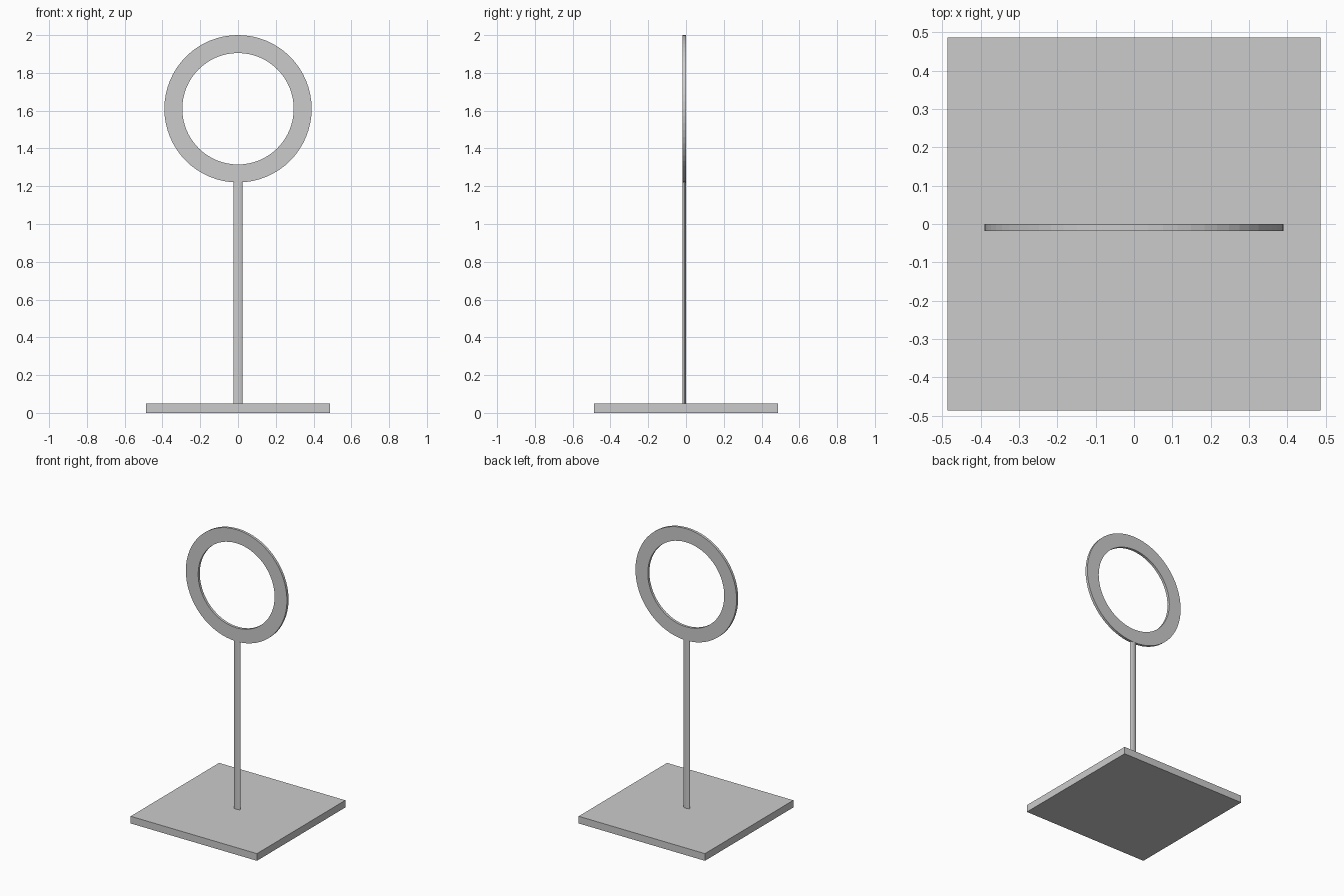
import bpy, bmesh
from math import sin, cos, pi

if "Cube" in bpy.data.objects:
    bpy.data.objects.remove(bpy.data.objects["Cube"])

DEPTH, Y_MID = 0.018, -0.009


def add_object(name, bm):
    bmesh.ops.recalc_face_normals(bm, faces=bm.faces)
    mesh = bpy.data.meshes.new(name)
    bm.to_mesh(mesh)
    bm.free()
    obj = bpy.data.objects.new(name, mesh)
    bpy.context.collection.objects.link(obj)
    return obj


# Square base plate
bm = bmesh.new()
bmesh.ops.create_cube(bm, size=1)
bmesh.ops.scale(bm, vec=(0.974, 0.974, 0.05), verts=bm.verts)
bmesh.ops.translate(bm, vec=(0, 0, 0.025), verts=bm.verts)
add_object("base_plate", bm)

# Slim flattened post
bm = bmesh.new()
bmesh.ops.create_cone(bm, cap_ends=True, segments=12, radius1=1, radius2=1, depth=1)
bmesh.ops.scale(bm, vec=(0.024, DEPTH / 2, 1.185), verts=bm.verts)
bmesh.ops.translate(bm, vec=(0, Y_MID, 0.045 + 1.185 / 2), verts=bm.verts)
add_object("post", bm)

# Flat upright ring: rectangular section swept around its centre
OUTER, INNER, CENTRE_Z, SEGMENTS = 0.39, 0.295, 1.61, 64
section = [(OUTER, -DEPTH), (OUTER, 0), (INNER, 0), (INNER, -DEPTH)]
bm = bmesh.new()
loops = []
for i in range(SEGMENTS):
    a = 2 * pi * i / SEGMENTS
    loops.append([bm.verts.new((r * cos(a), y, CENTRE_Z + r * sin(a))) for r, y in section])
for i, here in enumerate(loops):
    there = loops[(i + 1) % SEGMENTS]
    for j in range(4):
        k = (j + 1) % 4
        bm.faces.new((here[j], here[k], there[k], there[j]))
add_object("ring", bm)
